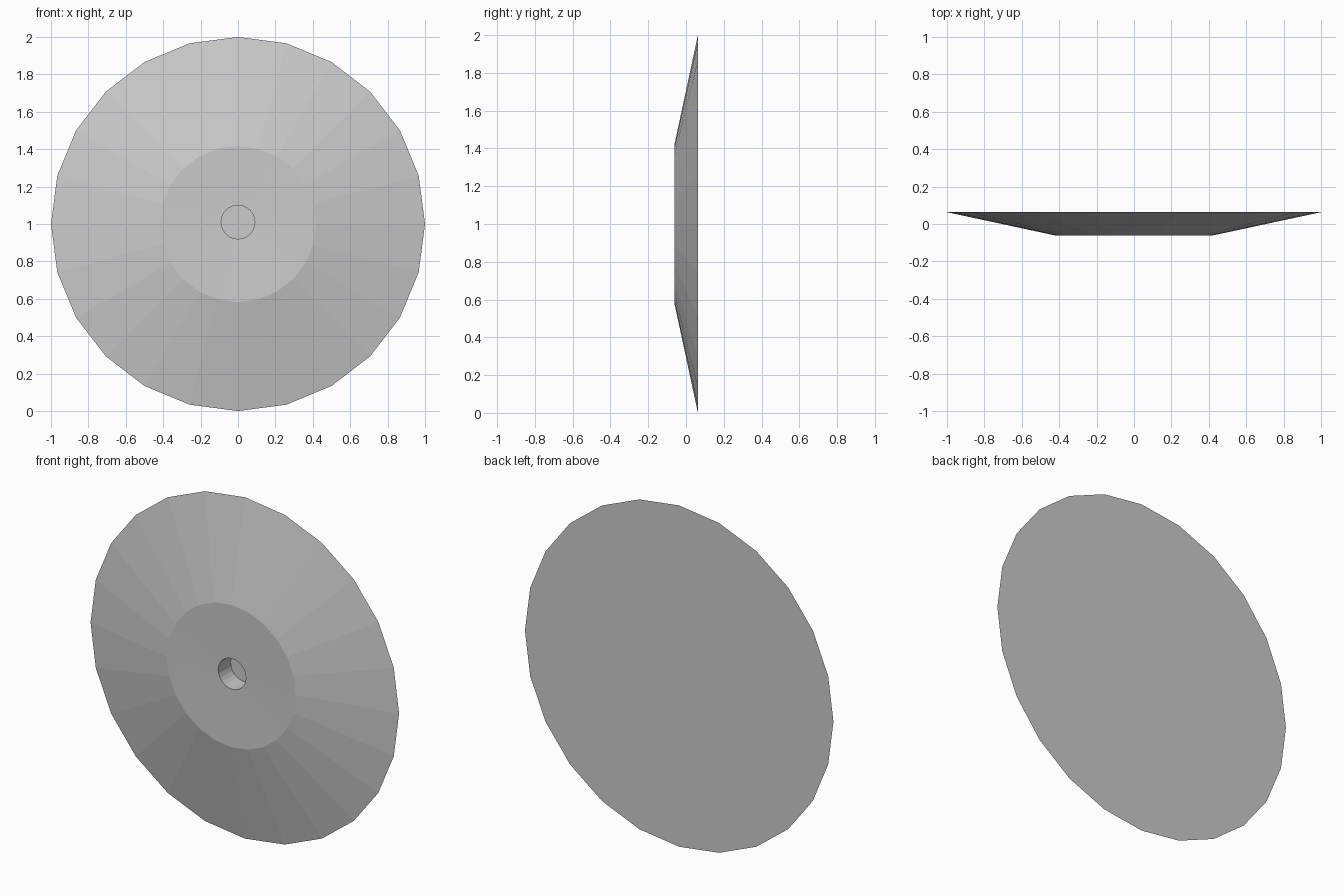
import bpy, bmesh
from math import sin, cos, pi

if "Cube" in bpy.data.objects:
    bpy.data.objects.remove(bpy.data.objects["Cube"])

SIDES = 24
bm = bmesh.new()


def ring(radius, y, z=1.0):
    return [bm.verts.new((radius * sin(2 * pi * i / SIDES), y,
                          z + radius * cos(2 * pi * i / SIDES)))
            for i in range(SIDES)]


def bridge(a, b):
    for i in range(SIDES):
        j = (i + 1) % SIDES
        bm.faces.new((a[i], a[j], b[j], b[i]))


# Rim, front edge of the cone, slightly dished centre, blind hole
rings = [ring(1.0, 0.063), ring(0.417, -0.062),
         ring(0.09, -0.055, 1.01), ring(0.09, 0.06, 1.01)]
for a, b in zip(rings, rings[1:]):
    bridge(a, b)
bm.faces.new(rings[-1])  # hole floor
bm.faces.new(rings[0])   # flat back
bmesh.ops.recalc_face_normals(bm, faces=bm.faces)

mesh = bpy.data.meshes.new("dish_disc")
bm.to_mesh(mesh)
bm.free()
disc = bpy.data.objects.new("dish_disc", mesh)
bpy.context.collection.objects.link(disc)
